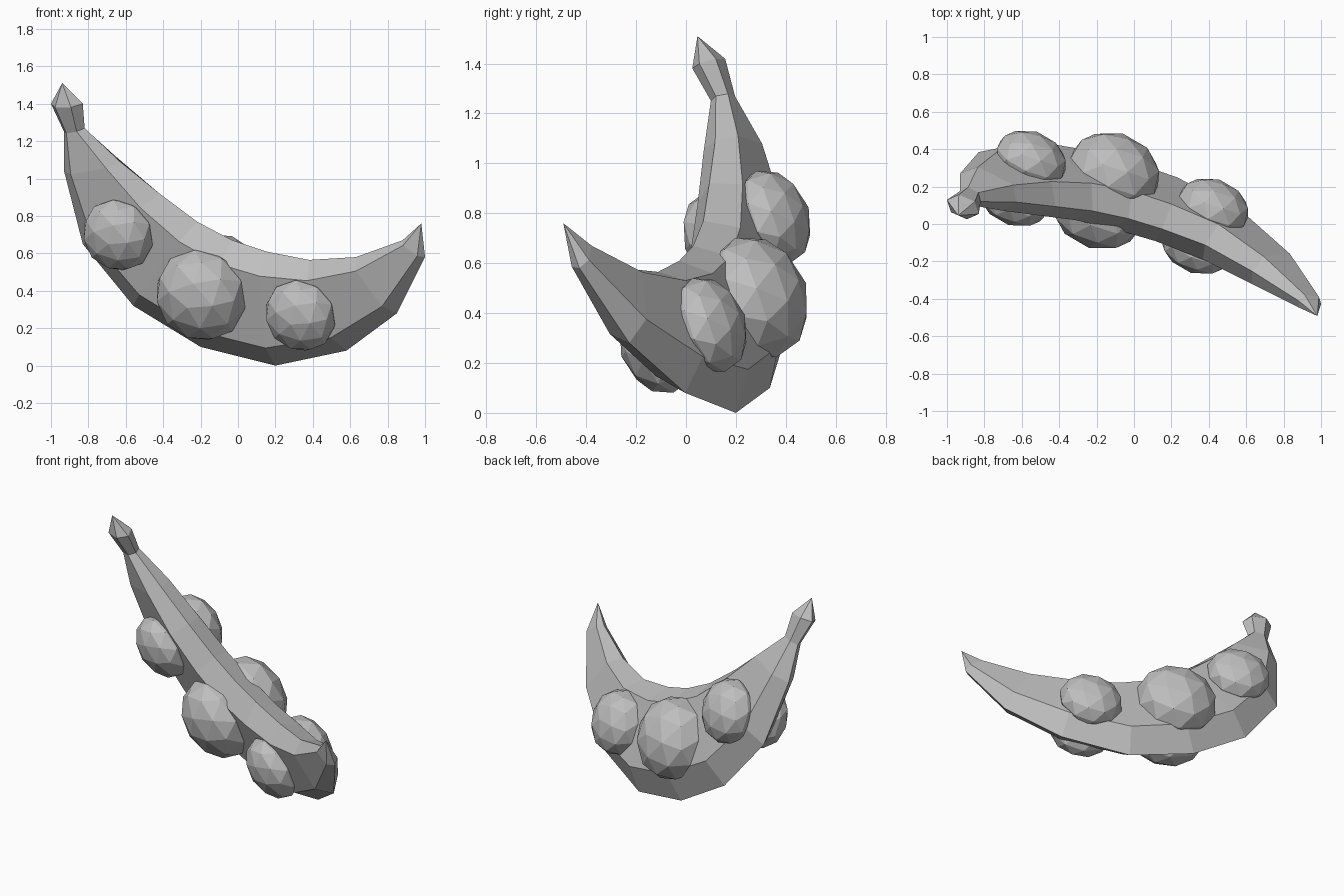
import bpy, bmesh
from mathutils import Vector, Matrix

cube = bpy.data.objects.get("Cube")
if cube:
    bpy.data.objects.remove(cube)

grey = bpy.data.materials.new("plain grey")
grey.use_nodes = True
colour = (0.52, 0.52, 0.52, 1)
grey.diffuse_color = colour
grey.node_tree.nodes["Principled BSDF"].inputs["Base Color"].default_value = colour

# The pod curves within one leaning plane; N points out of its front side
N = Vector((-0.38, -0.86, -0.35)).normalized()


def on_plane(x, z, offset=-0.242):
    return Vector((x, (offset - N.x * x - N.z * z) / N.y, z))


def add_object(name, bm):
    bmesh.ops.recalc_face_normals(bm, faces=bm.faces)
    mesh = bpy.data.meshes.new(name)
    bm.to_mesh(mesh)
    bm.free()
    mesh.materials.append(grey)
    obj = bpy.data.objects.new(name, mesh)
    bpy.context.collection.objects.link(obj)
    return obj


# Pod stations: ridge x, z, keel x, z, half width, plane offset
stations = [
    (-0.83, 1.40, -1.00, 1.40, 0.055, -0.22),
    (-0.82, 1.27, -0.93, 1.25, 0.040, -0.235),
    (-0.63, 1.09, -0.93, 1.04, 0.080, -0.242),
    (-0.42, 0.92, -0.83, 0.65, 0.105, -0.242),
    (-0.22, 0.77, -0.56, 0.32, 0.115, -0.245),
    (-0.03, 0.67, -0.20, 0.10, 0.120, -0.247),
    (0.15, 0.61, 0.20, 0.00, 0.115, -0.247),
    (0.38, 0.565, 0.58, 0.08, 0.110, -0.245),
    (0.63, 0.58, 0.85, 0.28, 0.085, -0.225),
    (0.88, 0.67, 1.00, 0.58, 0.040, -0.215),
]

# Pod: six-sided sections from stem to pointed end
bm = bmesh.new()
rings = []
for i, (rx, rz, kx, kz, w, off) in enumerate(stations):
    ridge, keel = on_plane(rx, rz, off), on_plane(kx, kz, off)
    hi, lo = (0.25, 0.75) if i < 2 else (0.15, 0.78)
    upper, lower = ridge.lerp(keel, hi), ridge.lerp(keel, lo)
    points = [ridge, upper + N * w, lower + N * w, keel, lower - N * w, upper - N * w]
    rings.append([bm.verts.new(p) for p in points])
for a, b in zip(rings, rings[1:]):
    for j in range(6):
        k = (j + 1) % 6
        bm.faces.new((a[j], a[k], b[k], b[j]))
for ring, tip in ((rings[0], on_plane(-0.94, 1.51, -0.21)),
                  (rings[-1], on_plane(0.98, 0.76, -0.215))):
    v = bm.verts.new(tip)
    for j in range(6):
        bm.faces.new((ring[j], ring[(j + 1) % 6], v))
add_object("pod", bm)

# Pea bulges: a flattened faceted ball on each side of the pod
peas = [
    ("upper", -0.595, 0.74, 0.20, 0.14),
    ("middle", -0.15, 0.42, 0.255, 0.20),
    ("lower", 0.38, 0.31, 0.20, 0.14),
]
for label, x, z, radius, depth in peas:
    for side, s in (("front", 1), ("back", -1)):
        bm = bmesh.new()
        bmesh.ops.create_icosphere(bm, subdivisions=2, radius=1)
        turn = (N * s).to_track_quat('Z', 'Y').to_matrix().to_4x4()
        scale = Matrix.Diagonal((radius, radius, depth, 1))
        place = Matrix.Translation(on_plane(x, z) + N * s * 0.12)
        bm.transform(place @ turn @ scale)
        add_object(f"{label}_pea_{side}", bm)
